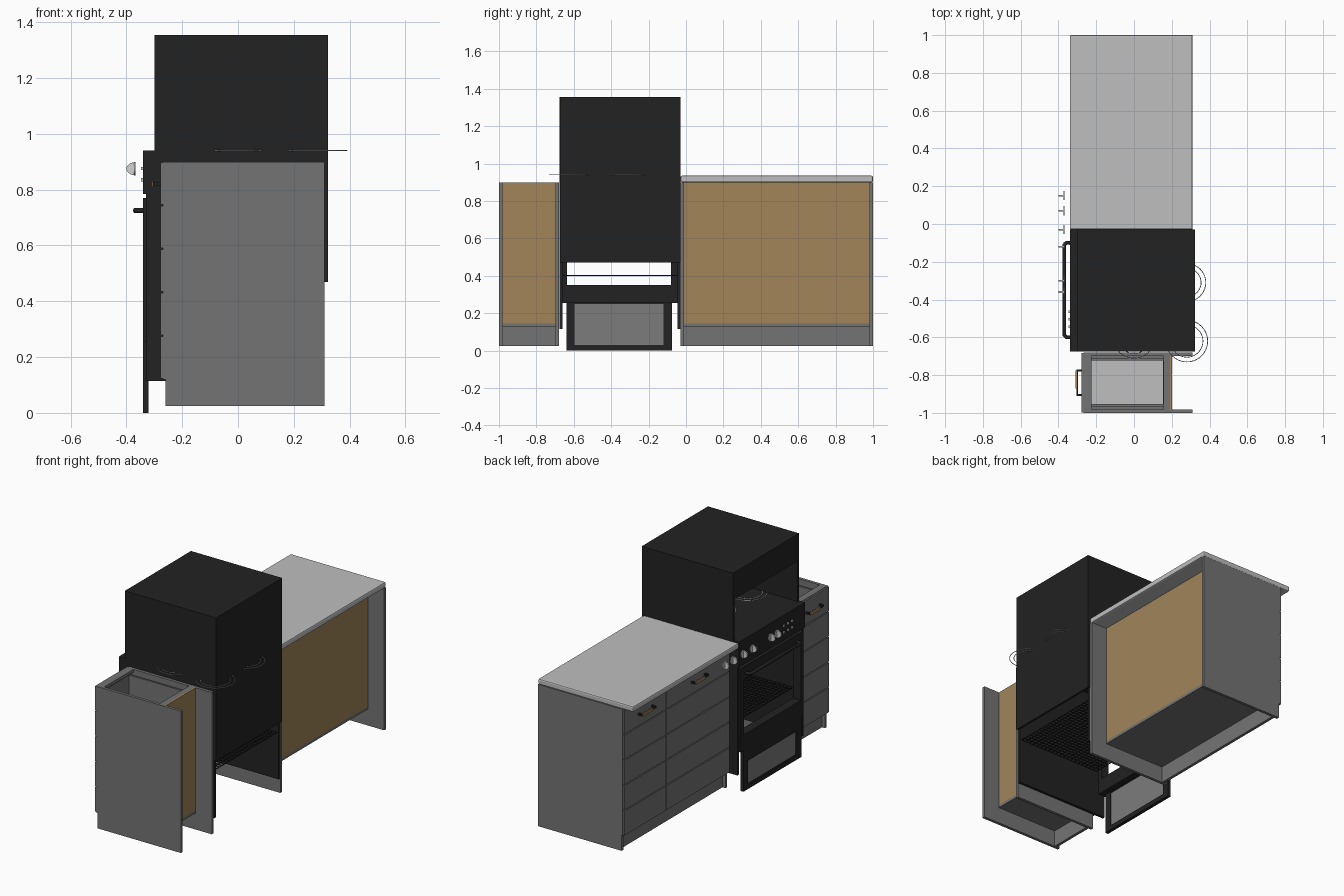
import bpy
import bmesh
import math
from mathutils import Matrix, Vector

default_cube = bpy.data.objects.get("Cube")
if default_cube:
    bpy.data.objects.remove(default_cube)


def material(name, red, green, blue):
    mat = bpy.data.materials.new(name)
    mat.use_nodes = True
    colour = (red, green, blue, 1)
    mat.diffuse_color = colour
    mat.node_tree.nodes["Principled BSDF"].inputs["Base Color"].default_value = colour
    return mat


black = material("black enamel", .016, .016, .016)
grey = material("grey board", .175, .175, .175)
stone = material("pale worktop", .52, .52, .52)
tan = material("tan board", .36, .235, .1)
glass = material("grey glass", .2, .2, .2)
steel = material("light steel", .65, .65, .65)


def finish(name, bm, mat):
    mesh = bpy.data.meshes.new(name)
    bm.to_mesh(mesh)
    bm.free()
    mesh.materials.append(mat)
    obj = bpy.data.objects.new(name, mesh)
    bpy.context.collection.objects.link(obj)
    return obj


def add_block(bm, x_span, y_span, z_span):
    spans = (x_span, y_span, z_span)
    centre = Vector([sum(span) / 2 for span in spans])
    size = Vector([abs(span[1] - span[0]) for span in spans])
    bmesh.ops.create_cube(bm, size=1, matrix=Matrix.LocRotScale(centre, None, size))


def block(name, x_span, y_span, z_span, mat):
    bm = bmesh.new()
    add_block(bm, x_span, y_span, z_span)
    return finish(name, bm, mat)


def span(start, length):
    return (start, start + length)


def frame(name, x_span, outer_y, outer_z, inner_y, inner_z, mat):
    """Rectangular frame lying across the x axis."""
    bm = bmesh.new()
    for side, edge in zip(outer_y, inner_y):
        add_block(bm, x_span, (side, edge), outer_z)
    for side, edge in zip(outer_z, inner_z):
        add_block(bm, x_span, inner_y, (side, edge))
    return finish(name, bm, mat)


def tube(name, points, radius, mat, closed=False):
    curve = bpy.data.curves.new(name, "CURVE")
    curve.dimensions = "3D"
    curve.bevel_depth = radius
    curve.bevel_resolution = 1
    curve.use_fill_caps = True
    spline = curve.splines.new("POLY")
    spline.points.add(len(points) - 1)
    for target, point in zip(spline.points, points):
        target.co = (*point, 1)
    spline.use_cyclic_u = closed
    curve.materials.append(mat)
    obj = bpy.data.objects.new(name, curve)
    bpy.context.collection.objects.link(obj)
    return obj


# Shared levels and planes
board = .018
low, top = .025, .9
shelf = .145
face, rear = -.26, .31
back_x = .2


def pull(y):
    """Small handle: two dark feet and a tan grip."""
    bar_x, z, half = -.305, .815, .065
    for side in (-half, half):
        block("pull_foot", (bar_x, face), span(y + side - .005, .01), span(z, .012), black)
    block("pull_bar", span(bar_x, .008), (y - half, y + half), span(z, .012), black)
    block("pull_grip", span(bar_x - .004, .006), (y - .03, y + half), span(z - .003, .018), tan)


def cabinet(name, y_start, y_end, dividers):
    inner = (y_start + board, y_end - board)
    for y in (y_start, y_end - board):
        block(name + "_side", (face, rear), span(y, board), (low, top), grey)
    block(name + "_back", (back_x - .01, back_x), inner, (shelf, top), tan)
    block(name + "_floor", (face, back_x), inner, (shelf - board, shelf), grey)
    block(name + "_kick", span(face + .02, board), inner, (low, shelf), grey)
    for x in (face, back_x - .045):
        block(name + "_rail", span(x, .035), inner, (top - board, top), grey)
    # Fronts made of five grooved boards, one stack per column
    front_low, rows, gap = .12, 5, .003
    pitch = (top - front_low) / rows
    edges = [y_start, *dividers, y_end]
    block(name + "_front_core", span(face - .008, .008), (y_start, y_end), (front_low, top), grey)
    for left, right in zip(edges, edges[1:]):
        bm = bmesh.new()
        for row in range(rows):
            z = front_low + row * pitch
            add_block(bm, span(face - board, .01), (left + gap, right - gap),
                      (z + gap, z + pitch - gap))
        finish(name + "_front_boards", bm, grey)
        pull((left + right) / 2)


cabinet("wide_cabinet", -.03, 1, [.59])
cabinet("narrow_cabinet", -1, -.68, [])

# Worktop with a softened front edge
worktop = block("worktop", (-.34, rear), (-.03, 1), (top, .935), stone)
bevel = worktop.modifiers.new("edge", "BEVEL")
bevel.width = .008
bevel.segments = 2

# Drawer inside the open narrow cabinet
drawer_x, drawer_y, drawer_z = (-.25, .165), (-.965, -.71), (.73, .87)
block("drawer_floor", drawer_x, drawer_y, span(drawer_z[0], .01), stone)
for x in (drawer_x[0], drawer_x[1] - .012):
    block("drawer_end", span(x, .012), drawer_y, drawer_z, grey)
for y in (drawer_y[0], drawer_y[1] - .012):
    block("drawer_side", drawer_x, span(y, .012), drawer_z, grey)

# Cooker body
left, right = -.675, -.03
body = (left, right)
wall = .016
nose = -.34
hob = .94
tall = 1.355
for y in (left, right - wall):
    block("cooker_side", (nose + .01, rear), span(y, wall), (.115, hob), black)
    block("hood_side", (-.3, rear), span(y, wall), (hob, tall), black)
block("hob_plate", (nose, rear), body, (top, hob), black)
block("cooker_back", span(rear, .013), body, (.47, tall), black)
block("hood_top", (-.3, rear), body, (tall - wall, tall), black)
block("hood_front", span(-.3, wall), body, (1.19, tall), black)
block("control_panel", (nose, -.29), body, (.785, hob), black)

# Oven door, open window and handle
window_y = (-.635, -.08)
frame("oven_door", (nose, -.285), (-.66, -.045), (.255, .77), window_y, (.35, .69), black)
bar_x, bar_z = -.368, .725
tube("door_handle", [(nose, -.6, bar_z), (bar_x + .01, -.6, bar_z), (bar_x, -.59, bar_z),
                     (bar_x, -.11, bar_z), (bar_x + .01, -.1, bar_z), (nose, -.1, bar_z)],
     .01, black)

# Lower drawer panel with a glass plate
frame("lower_panel", (nose, nose + .02), (-.64, -.075), (0, .26), (-.595, -.12), (.03, .25), black)
block("lower_glass", span(nose + .008, .006), (-.595, -.12), (.03, .25), glass)
block("lower_lip", span(nose, .007), (-.64, -.075), (.175, .26), black)

# Wire rack
rack_x, rack_y, rack_z = (-.27, .3), (left + wall, right - wall), .4
bm = bmesh.new()
wire = .004
for (start, end), count, along_x in ((rack_y, 24, True), (rack_x, 20, False)):
    for i in range(count + 1):
        strip = span(start + (end - start - wire) * i / count, wire)
        spans = (rack_x, strip) if along_x else (strip, rack_y)
        add_block(bm, *spans, span(rack_z, wire))
finish("oven_rack", bm, black)

# Burner rings, pairs of thin circles
for x, y, radius in ((.28, -.62, .11), (.28, -.31, .1), (0, -.6, .11), (0, -.31, .1)):
    for r in (radius, radius - .025):
        steps = 40
        points = [(x + r * math.cos(math.tau * i / steps), y + r * math.sin(math.tau * i / steps),
                   hob) for i in range(steps)]
        tube("burner_ring", points, .002, steel, closed=True)

# Knobs: a disc with an upright half-round grip
for y in (.15, .07, -.03, -.12, -.3, -.36):
    bm = bmesh.new()
    turn = Matrix.Rotation(math.pi / 2, 4, "Y")
    centre = Matrix.Translation((-.37, y, .875))
    bmesh.ops.create_cone(bm, cap_ends=True, segments=24, radius1=.024, radius2=.024,
                          depth=.006, matrix=centre @ turn)
    arc = [math.pi * i / 10 for i in range(11)]
    for side in (-.004, .004):
        verts = [bm.verts.new((-.37 - .03 * math.sin(a), y + side, .875 + .023 * math.cos(a)))
                 for a in arc]
        bm.faces.new(verts)
        if side < 0:
            first = verts
    for i in range(len(arc) - 1):
        bm.faces.new((first[i], first[i + 1], verts[i + 1], verts[i]))
    bmesh.ops.recalc_face_normals(bm, faces=bm.faces)
    finish("knob", bm, steel)

# Timer buttons
for y in (-.47, -.51, -.55):
    for z in (.83, .87):
        block("timer_button", span(nose - .008, .008), span(y, .012), span(z, .012), steel)
